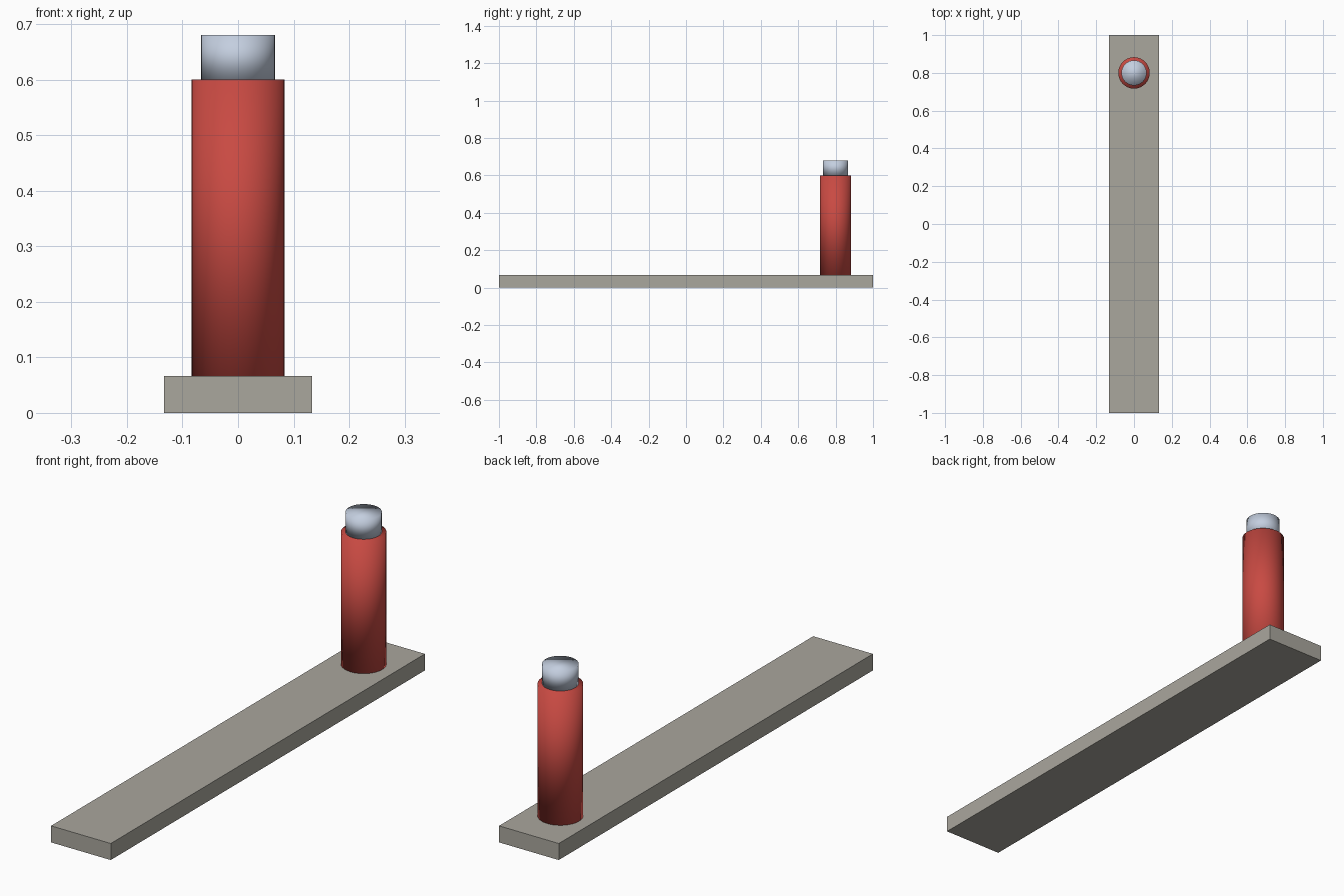
import bpy

if "Cube" in bpy.data.objects:
    bpy.data.objects.remove(bpy.data.objects["Cube"])


def material(name, rgb):
    m = bpy.data.materials.new(name)
    m.diffuse_color = (*rgb, 1)
    m.use_nodes = True
    m.node_tree.nodes["Principled BSDF"].inputs["Base Color"].default_value = m.diffuse_color
    return m


stone = material("warm grey", (0.40, 0.385, 0.34))
red = material("red", (0.58, 0.068, 0.055))
silver = material("pale blue grey", (0.55, 0.62, 0.74))


def cylinder(name, radius, bottom, top, mat):
    """Upright smooth cylinder near the back end of the base."""
    bpy.ops.mesh.primitive_cylinder_add(
        vertices=32, radius=radius, depth=top - bottom,
        location=(0, 0.8, (bottom + top) / 2))
    ob = bpy.context.object
    ob.name = name
    ob.data.materials.append(mat)
    bpy.ops.object.shade_smooth()  # soft shading runs over the rims


# Long flat base
bpy.ops.mesh.primitive_cube_add(size=1, location=(0, 0, 0.0333))
base = bpy.context.object
base.name = "base_plank"
base.scale = (0.266, 2, 0.0666)
bpy.ops.object.transform_apply(location=False, rotation=False, scale=True)
base.data.materials.append(stone)

# Post and its narrower cap
cylinder("post", 0.0833, 0.0666, 0.60, red)
cylinder("post_cap", 0.0666, 0.60, 0.68, silver)
